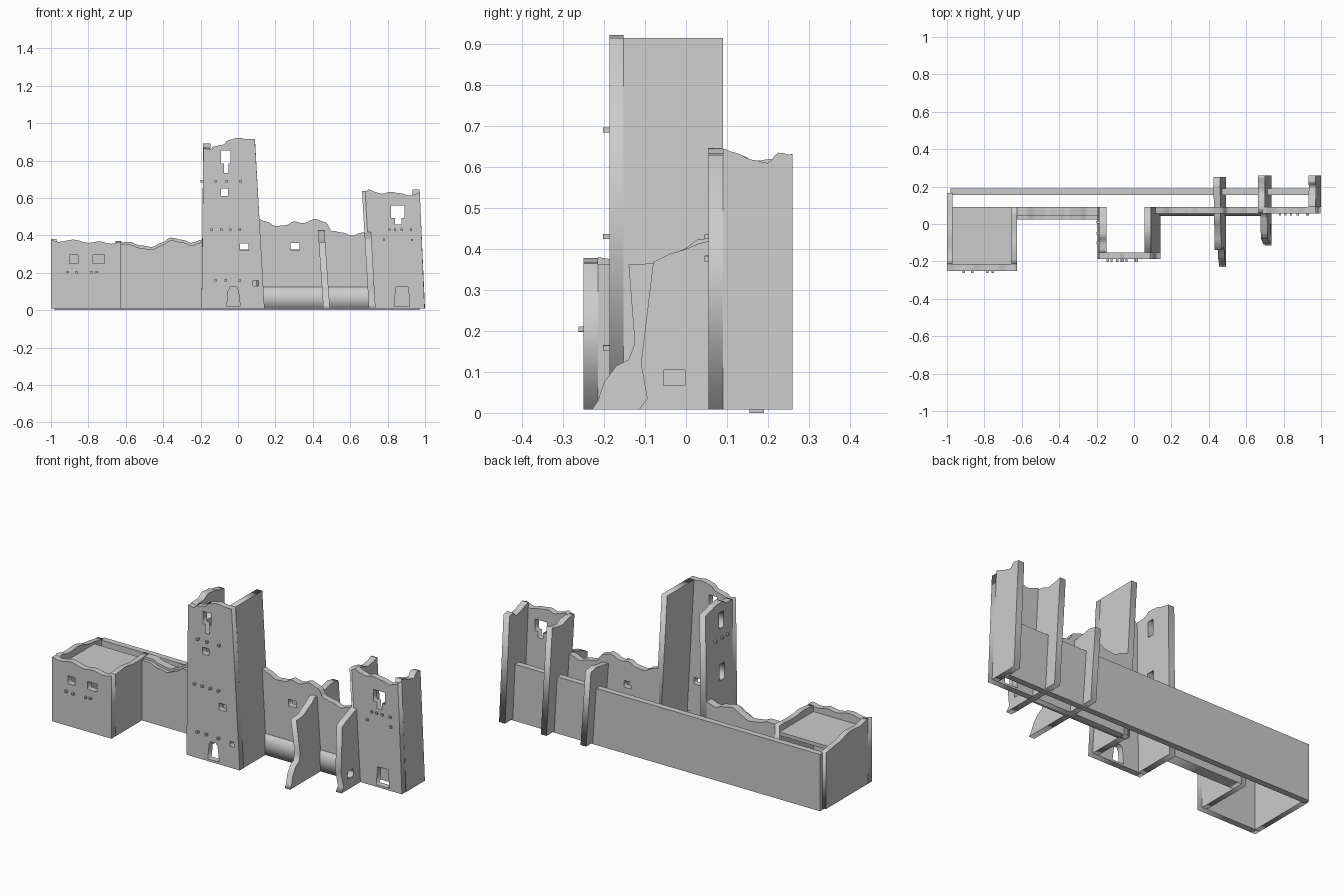
import bpy, bmesh, math
from mathutils import Vector, Matrix

stone = bpy.data.materials.new("weathered grey stone")
stone.diffuse_color = (0.6, 0.6, 0.6, 1)
B = 0.008  # foot of the walls


def finish(name, bm):
    bmesh.ops.remove_doubles(bm, verts=bm.verts, dist=1e-5)
    bmesh.ops.recalc_face_normals(bm, faces=bm.faces)
    me = bpy.data.meshes.new(name)
    bm.to_mesh(me)
    bm.free()
    me.materials.append(stone)
    ob = bpy.data.objects.new(name, me)
    bpy.context.collection.objects.link(ob)
    return ob


def wavy(pts, n=3):
    """Eased line through the points, for a worn wall top."""
    out = []
    for (a, za), (b, zb) in zip(pts, pts[1:]):
        for i in range(n):
            t = i / n
            out.append((a + (b - a) * t, za + (zb - za) * (1 - math.cos(math.pi * t)) / 2))
    return out + [pts[-1]]


def rect(a, b, c, d):
    return [(a, c), (b, c), (b, d), (a, d)]


def wall(name, axis, lo, hi, outline, holes=(), lean=0.0):
    """Flat outline with holes, extruded between lo and hi along the axis."""
    cu = bpy.data.curves.new(name, 'CURVE')
    cu.dimensions, cu.fill_mode, cu.extrude = '2D', 'BOTH', (hi - lo) / 2
    for loop in [outline, *holes]:
        sp = cu.splines.new('POLY')
        sp.points.add(len(loop) - 1)
        for p, (u, v) in zip(sp.points, loop):
            p.co = (u, v, 0, 1)
        sp.use_cyclic_u = True
    tmp = bpy.data.objects.new("outline_helper", cu)
    bpy.context.collection.objects.link(tmp)
    dg = bpy.context.evaluated_depsgraph_get()
    me = bpy.data.meshes.new_from_object(tmp.evaluated_get(dg))
    bm = bmesh.new()
    bm.from_mesh(me)
    bpy.data.objects.remove(tmp)
    bpy.data.meshes.remove(me)
    mid = (lo + hi) / 2
    for v in bm.verts:
        u, z, w = v.co
        v.co = (u, mid - w, z) if axis == 'y' else (mid + w + lean * z, u, z)
    return finish(name, bm)


def topped(u0, u1, tops):
    """Outline with a straight foot and a worn top."""
    return [(u0, B), (u1, B)] + wavy(tops)[::-1]


def boxes(name, items):
    bm = bmesh.new()
    for c, s in items:
        bmesh.ops.create_cube(bm, size=1, matrix=Matrix.Translation(c) @ Matrix.Diagonal((*s, 1)))
    return finish(name, bm)


def beams(name, y, spots):
    boxes(name, [(Vector((x, y, z)), (0.012, 0.03, 0.012)) for x, z in spots])


# long rear wall
boxes("rear_wall", [((-0.005, 0.1725, 0.162), (1.95, 0.035, 0.324))])

# left building: three worn walls and a sunken roof
wall("left_building_front", 'y', -0.25, -0.215,
     topped(-1, -0.625, [(-1, 0.375), (-0.96, 0.365), (-0.88, 0.378), (-0.8, 0.36),
                         (-0.74, 0.368), (-0.68, 0.355), (-0.625, 0.365)]),
     [rect(-0.9, -0.855, 0.25, 0.295), rect(-0.775, -0.715, 0.25, 0.295)])
wall("left_building_outer_side", 'x', -1, -0.97,
     topped(-0.215, 0.165, [(-0.215, 0.38), (-0.14, 0.365), (-0.05, 0.37), (0.05, 0.345), (0.165, 0.33)]))
wall("left_building_inner_side", 'x', -0.655, -0.625,
     topped(-0.215, 0.09, [(-0.215, 0.362), (-0.13, 0.37), (-0.04, 0.36), (0.09, 0.365)]))
boxes("left_building_roof", [((-0.8125, -0.0625, 0.318), (0.325, 0.305, 0.02))])
beams("left_building_beams", -0.247, [(-0.91, 0.205), (-0.865, 0.203), (-0.785, 0.203), (-0.755, 0.205)])

# left curtain wall with lower front ledge
crest = [(-0.625, 0.365), (-0.575, 0.365), (-0.53, 0.348), (-0.46, 0.338), (-0.41, 0.36),
         (-0.36, 0.388), (-0.29, 0.375), (-0.25, 0.36), (-0.19, 0.378)]
wall("left_curtain_wall", 'y', 0.045, 0.09, topped(-0.625, -0.19, crest))
wall("left_curtain_ledge", 'y', 0.025, 0.045,
     topped(-0.625, -0.19, [(x, z - 0.014) for x, z in crest]))

# main tower: front, left and right walls, open at the back
wall("main_tower_front", 'y', -0.187, -0.152,
     topped(-0.195, 0.142, [(-0.185, 0.865), (-0.15, 0.86), (-0.13, 0.875), (-0.08, 0.885),
                            (-0.05, 0.91), (0, 0.922), (0.05, 0.915), (0.09, 0.915)]),
     [[(-0.075, 0.735), (-0.05, 0.735), (-0.05, 0.785), (-0.04, 0.785), (-0.04, 0.855),
       (-0.09, 0.855), (-0.09, 0.785), (-0.075, 0.785)],
      rect(-0.092, -0.053, 0.612, 0.65), rect(0.01, 0.055, 0.32, 0.358),
      rect(0.08, 0.11, 0.13, 0.158),
      [(-0.06, 0.02), (0.012, 0.02), (0.002, 0.105), (-0.008, 0.123), (-0.042, 0.123), (-0.052, 0.105)]])
wall("main_tower_right", 'x', 0.107, 0.142,
     rect(-0.152, 0.09, B, 0.915), lean=-0.056)
wall("main_tower_left", 'x', -0.195, -0.157,
     topped(-0.152, 0.09, [(-0.152, 0.868), (-0.1, 0.87), (-0.06, 0.892), (0, 0.888), (0.04, 0.875), (0.09, 0.865)]),
     [rect(-0.07, -0.03, 0.745, 0.835), rect(-0.075, -0.03, 0.45, 0.54)], lean=0.01)
beams("main_tower_beams", -0.187,
      [(-0.12, 0.69), (-0.06, 0.69), (0.015, 0.69)]
      + [(-0.14 + 0.05 * i, 0.43) for i in range(4)]
      + [(-0.12, 0.16), (-0.065, 0.16), (0.01, 0.158)])
boxes("main_tower_side_beams", [((-0.188, y, 0.69), (0.026, 0.012, 0.012)) for y in (-0.1, -0.05, 0.01)])

# right curtain wall with thickened foot
wall("right_curtain_wall", 'y', 0.055, 0.09,
     topped(0.1, 0.7, [(0.1, 0.49), (0.15, 0.475), (0.2, 0.45), (0.26, 0.455), (0.3, 0.475), (0.35, 0.465),
                       (0.41, 0.488), (0.47, 0.47), (0.5, 0.425), (0.56, 0.415), (0.61, 0.398),
                       (0.66, 0.415), (0.7, 0.42)]),
     [rect(0.28, 0.33, 0.322, 0.36)])
wall("right_curtain_foot", 'x', 0.13, 0.7,
     [(0.044, B), (0.056, B), (0.056, 0.125), (0.053, 0.125), (0.044, 0.07)])

# leaning buttresses running through the wall
wall("middle_buttress", 'x', 0.457, 0.492,
     [(-0.23, B), (0.25, B), (0.25, 0.44), (0.2, 0.45), (0.15, 0.44), (0.055, 0.425), (0.03, 0.425),
      (0, 0.402), (-0.04, 0.385), (-0.08, 0.365), (-0.14, 0.362), (-0.125, 0.17), (-0.14, 0.13),
      (-0.17, 0.115), (-0.2, 0.075), (-0.215, 0.03)], lean=-0.07)
wall("tower_buttress", 'x', 0.7, 0.736,
     [(-0.115, B), (-0.02, B), (0.055, B), (0.26, B)]
     + wavy([(0.09, 0.638), (0.13, 0.63), (0.17, 0.615), (0.21, 0.62), (0.26, 0.632)])[::-1]
     + [(0.06, 0.638), (0.06, 0.42), (0.03, 0.413), (0, 0.4), (-0.04, 0.388), (-0.08, 0.368),
        (-0.11, 0.12), (-0.095, 0.035)],
     [rect(-0.055, -0.003, 0.067, 0.105)], lean=-0.058)

# right tower: front with cross window and door, outer side
wall("right_tower_front", 'y', 0.055, 0.09,
     topped(0.715, 0.998, [(0.68, 0.635), (0.7, 0.646), (0.74, 0.63), (0.77, 0.622), (0.81, 0.633),
                           (0.87, 0.625), (0.92, 0.612), (0.95, 0.622), (0.972, 0.63)]),
     [[(0.84, 0.458), (0.873, 0.458), (0.873, 0.493), (0.89, 0.493), (0.89, 0.56),
       (0.817, 0.56), (0.817, 0.493), (0.84, 0.493)],
      [(0.835, 0.02), (0.918, 0.02), (0.91, 0.125), (0.845, 0.125)]])
wall("right_tower_outer_side", 'x', 0.962, 1.0,
     topped(0.09, 0.26, [(0.09, 0.645), (0.12, 0.635), (0.16, 0.618), (0.2, 0.61), (0.225, 0.635), (0.26, 0.63)]),
     lean=-0.045)
beams("right_tower_beams", 0.06,
      [(0.81, 0.43), (0.84, 0.43), (0.875, 0.43), (0.925, 0.43), (0.78, 0.378), (0.93, 0.376)])
